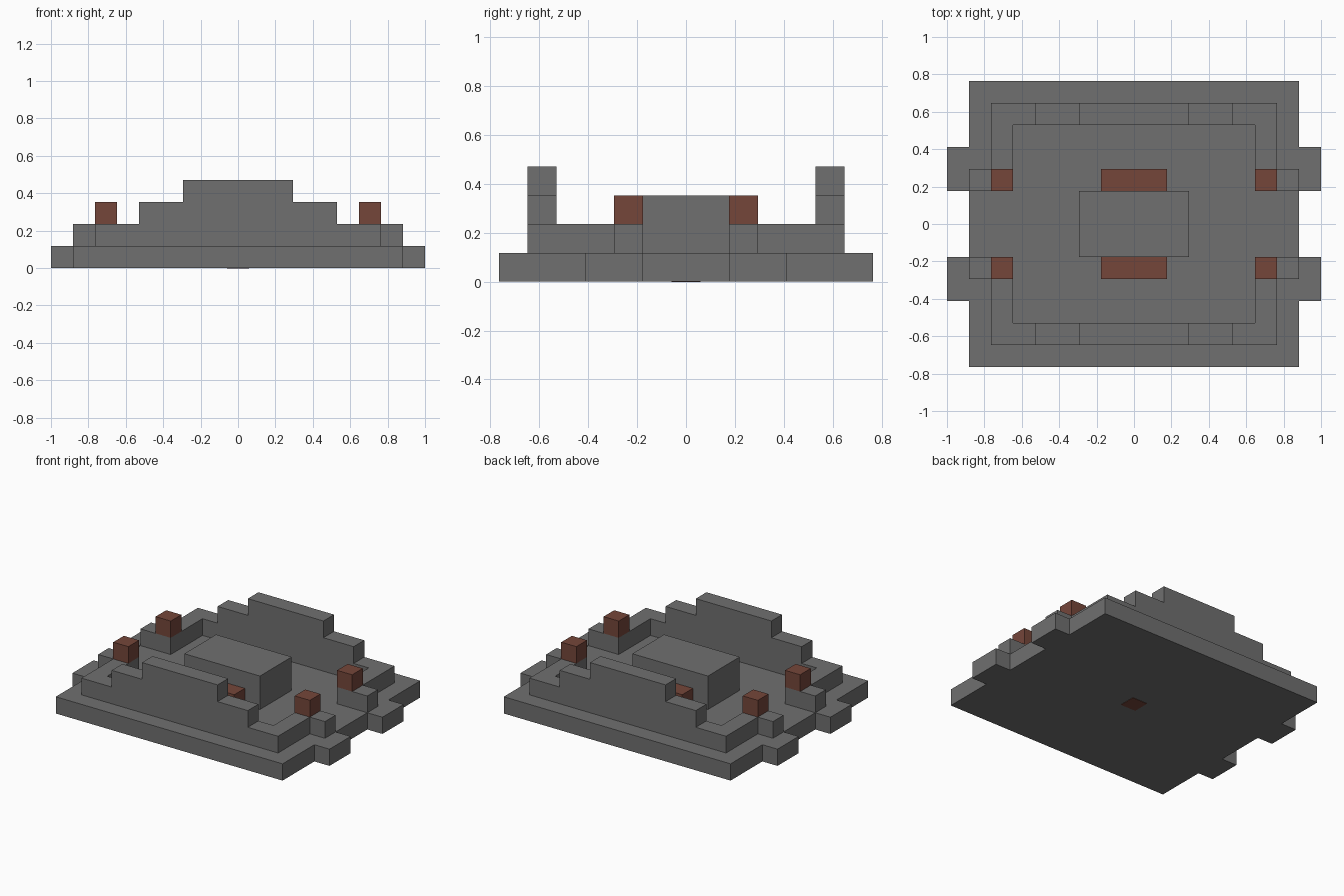
import bpy
import bmesh
from mathutils import Vector

U = 2 / 17  # size of one building block

if "Cube" in bpy.data.objects:
    bpy.data.objects.remove(bpy.data.objects["Cube"], do_unlink=True)


def make_material(name, color):
    mat = bpy.data.materials.new(name)
    mat.use_nodes = True
    mat.diffuse_color = color
    mat.node_tree.nodes["Principled BSDF"].inputs["Base Color"].default_value = color
    return mat


STONE = make_material("stone grey", (0.16, 0.16, 0.16, 1))
BRICK = make_material("brick red", (0.178, 0.061, 0.042, 1))


def prism(name, outline, direction, mat):
    """Extrude a closed outline (in blocks) along a direction."""
    bm = bmesh.new()
    face = bm.faces.new([bm.verts.new(Vector(p) * U) for p in outline])
    grown = bmesh.ops.extrude_face_region(bm, geom=[face], use_keep_orig=True)
    moved = [g for g in grown["geom"] if isinstance(g, bmesh.types.BMVert)]
    bmesh.ops.translate(bm, verts=moved, vec=Vector(direction) * U)
    bmesh.ops.recalc_face_normals(bm, faces=bm.faces)
    mesh = bpy.data.meshes.new(name)
    bm.to_mesh(mesh)
    bm.free()
    mesh.materials.append(mat)
    obj = bpy.data.objects.new(name, mesh)
    bpy.context.collection.objects.link(obj)
    return obj


def box(name, x, y, z, mat):
    outline = [(x[0], y[0], z[0]), (x[1], y[0], z[0]),
               (x[1], y[1], z[0]), (x[0], y[1], z[0])]
    return prism(name, outline, (0, 0, z[1] - z[0]), mat)


def span(a, b, sign):
    return sorted((a * sign, b * sign))


# Base slab with two tabs on each side
quarter = [(7.5, 1.5), (8.5, 1.5), (8.5, 3.5), (7.5, 3.5), (7.5, 6.5)]
half = [(x, -y) for x, y in reversed(quarter)] + quarter
base = half + [(-x, -y) for x, y in half]
prism("base", [(x, y, 0) for x, y in base], (0, 0, 1), STONE)

# Red block showing in the middle of the underside
box("underside_block", (-0.5, 0.5), (-0.5, 0.5), (-0.02, 0.02), BRICK)

# Central platform
box("platform", (-2.5, 2.5), (-1.5, 1.5), (1, 3), STONE)

# Stepped walls at front and back
steps = [(6.5, 1), (6.5, 2), (4.5, 2), (4.5, 3), (2.5, 3), (2.5, 4)]
profile = steps + [(-x, z) for x, z in reversed(steps)]

for sy, end in ((-1, "front"), (1, "back")):
    prism(end + "_wall", [(x, 4.5 * sy, z) for x, z in profile], (0, sy, 0), STONE)
    box(end + "_bench", (-1.5, 1.5), span(1.5, 2.5, sy), (1, 2), BRICK)

    # Side walls, outer buttresses and red caps in each corner
    for sx, side in ((1, "left"), (-1, "right")):
        label = end + "_" + side
        box(label + "_side_wall", span(5.5, 6.5, sx), span(1.5, 4.5, sy), (1, 2), STONE)
        box(label + "_buttress", span(6.5, 7.5, sx), span(1.5, 2.5, sy), (1, 2), STONE)
        box(label + "_cap", span(5.5, 6.5, sx), span(1.5, 2.5, sy), (2, 3), BRICK)
